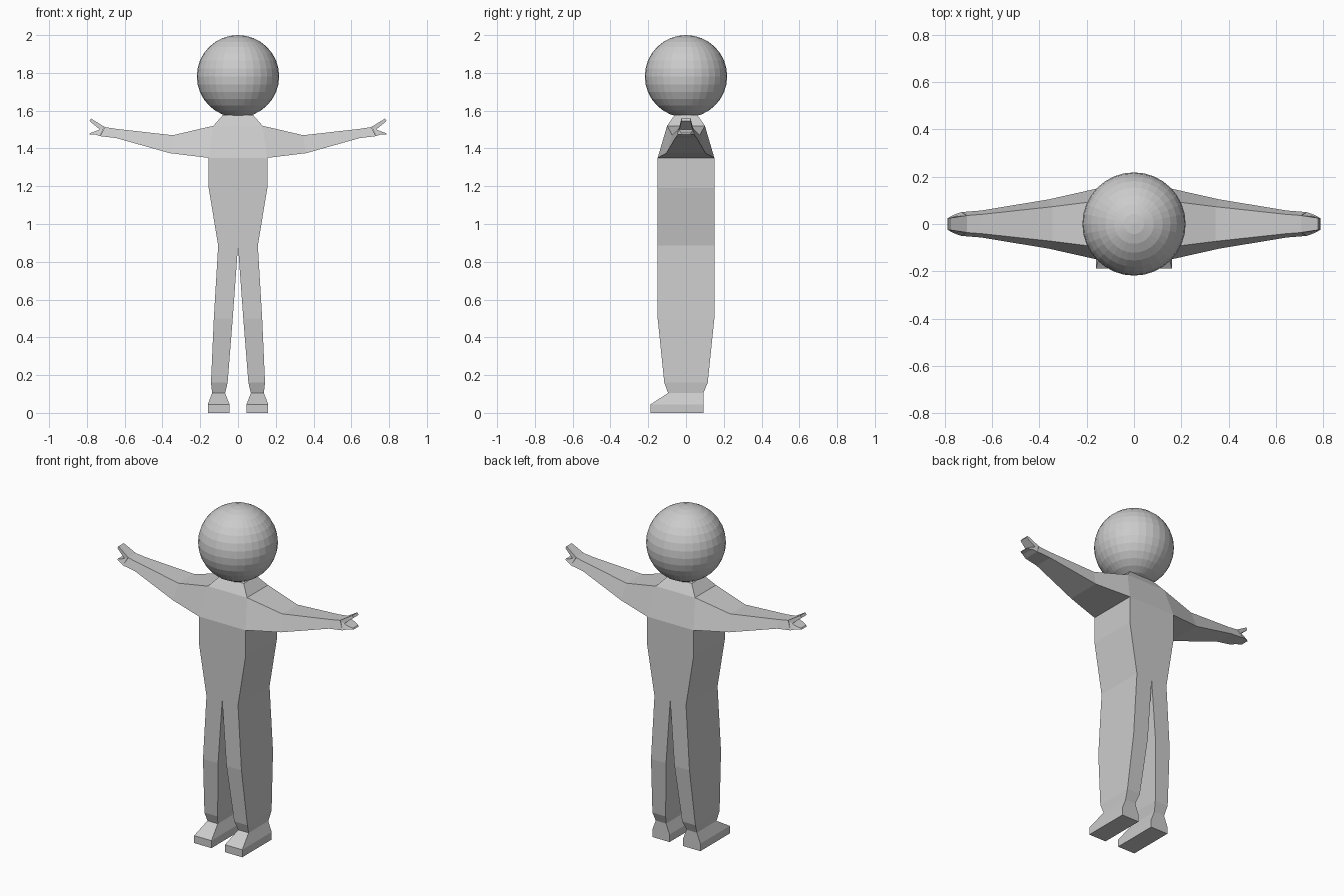
import bpy, bmesh
from mathutils import Vector

cube = bpy.data.objects.get("Cube")
if cube:
    bpy.data.objects.remove(cube, do_unlink=True)

# Single light grey material
grey = bpy.data.materials.new("light grey")
grey.use_nodes = True
colour = (0.6, 0.6, 0.6, 1)
grey.diffuse_color = colour
grey.node_tree.nodes["Principled BSDF"].inputs["Base Color"].default_value = colour


def level(inner, outer, z, front, back=None):
    """Horizontal four-point section: inner front, outer front, outer back, inner back."""
    back = -front if back is None else back
    return [Vector(p) for p in ((inner, front, z), (outer, front, z),
                                (outer, back, z), (inner, back, z))]


def slice_x(top, bottom, y_top, y_bottom):
    """Upright section of a limb running along x; top and bottom are (x, z)."""
    return [Vector(p) for p in ((bottom[0], -y_bottom, bottom[1]), (top[0], -y_top, top[1]),
                                (top[0], y_top, top[1]), (bottom[0], y_bottom, bottom[1]))]


def loft(bm, rings, skip=(), cap_start=False, cap_end=False):
    """Skin four-sided sections; skip holds (section, side) pairs left open."""
    verts = [[bm.verts.new(p) for p in ring] for ring in rings]
    for i in range(len(rings) - 1):
        for k in range(4):
            on_centre = all(abs(verts[a][b].co.x) < 1e-5
                            for a in (i, i + 1) for b in (k, (k + 1) % 4))
            if on_centre or (i, k) in skip:
                continue
            n = (k + 1) % 4
            bm.faces.new((verts[i][k], verts[i][n], verts[i + 1][n], verts[i + 1][k]))
    if cap_start:
        bm.faces.new(verts[0])
    if cap_end:
        bm.faces.new(verts[-1])


bm = bmesh.new()

# Torso and neck, left half; the side of the shoulder section opens into the arm
loft(bm, [level(0, 0.105, 0.885, -0.15),
          level(0, 0.155, 1.19, -0.15),
          level(0, 0.155, 1.35, -0.15),
          level(0, 0.13, 1.52, -0.1),
          level(0, 0.08, 1.577, -0.06)], skip=[(2, 1)], cap_end=True)

# Leg and foot
loft(bm, [level(0, 0.105, 0.885, -0.15),
          level(0.028, 0.128, 0.5, -0.15),
          level(0.055, 0.143, 0.16, -0.115),
          level(0.068, 0.137, 0.105, -0.095, 0.092),
          level(0.045, 0.16, 0.045, -0.188, 0.092),
          level(0.045, 0.16, 0, -0.188, 0.092)], cap_end=True)

# Arm and palm
knuckle = (0.725, 1.495)
loft(bm, [slice_x((0.13, 1.52), (0.155, 1.35), 0.1, 0.15),
          slice_x((0.345, 1.47), (0.36, 1.375), 0.073, 0.104),
          slice_x((0.64, 1.503), (0.645, 1.455), 0.041, 0.057),
          slice_x((0.705, 1.513), (0.73, 1.465), 0.036, 0.05)], cap_end=True)

# Raised thumb and lowered fingers
loft(bm, [slice_x((0.705, 1.513), knuckle, 0.036, 0.036),
          slice_x((0.778, 1.558), (0.786, 1.545), 0.025, 0.025)], cap_start=True, cap_end=True)
loft(bm, [slice_x((0.71, 1.51), (0.73, 1.465), 0.036, 0.05),
          slice_x((0.75, 1.493), (0.758, 1.475), 0.034, 0.04),
          slice_x((0.782, 1.482), (0.787, 1.475), 0.025, 0.025)], cap_start=True, cap_end=True)

bmesh.ops.remove_doubles(bm, verts=bm.verts, dist=1e-4)
bmesh.ops.recalc_face_normals(bm, faces=bm.faces)
mesh = bpy.data.meshes.new("body")
bm.to_mesh(mesh)
bm.free()
mesh.materials.append(grey)
body = bpy.data.objects.new("body", mesh)
bpy.context.collection.objects.link(body)
mirror = body.modifiers.new("mirror", 'MIRROR')
mirror.use_clip = True

# Round faceted head
bpy.ops.mesh.primitive_uv_sphere_add(segments=32, ring_count=16, radius=0.218,
                                     location=(0, 0, 1.782))
head = bpy.context.object
head.name = "head"
head.data.materials.append(grey)
